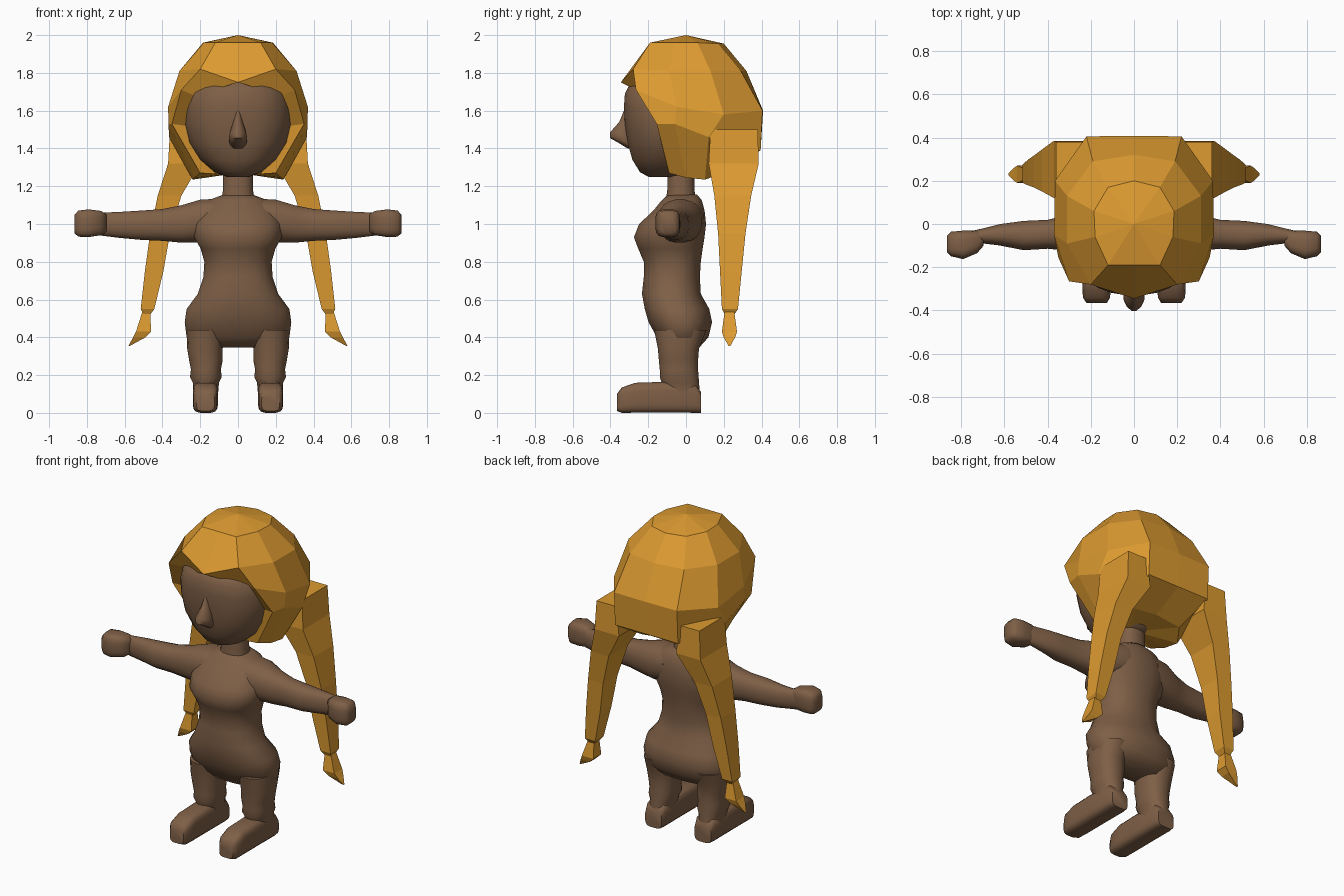
import bpy, bmesh, math


def material(name, rgb):
    m = bpy.data.materials.new(name)
    m.diffuse_color = (*rgb, 1)
    return m


SKIN = material("brown skin", (0.21, 0.115, 0.062))
HAIR = material("golden hair", (0.72, 0.325, 0.03))


def finish(name, bm, mat, mirror, smooth):
    bmesh.ops.recalc_face_normals(bm, faces=bm.faces)
    me = bpy.data.meshes.new(name)
    bm.to_mesh(me)
    bm.free()
    me.materials.append(mat)
    ob = bpy.data.objects.new(name, me)
    bpy.context.collection.objects.link(ob)
    if mirror:
        mod = ob.modifiers.new("mirror", "MIRROR")
        mod.use_clip = True
    if smooth:
        bpy.ops.object.select_all(action="DESELECT")
        ob.select_set(True)
        bpy.context.view_layer.objects.active = ob
        bpy.ops.object.shade_smooth_by_angle(angle=math.radians(50))
    return ob


def loft(name, axis, rings, mat=SKIN, sides=20, power=2.3, mirror=False, smooth=True):
    """Skin rounded sections; ring = (position on axis, a min, a max, b min, b max)."""
    bm = bmesh.new()
    loops = []
    for t, a0, a1, b0, b1 in rings:
        loop = []
        for i in range(sides):
            ang = 2 * math.pi * (i + 0.5) / sides
            c, s = math.cos(ang), math.sin(ang)
            a = (a0 + a1) / 2 + (a1 - a0) / 2 * math.copysign(abs(c) ** (2 / power), c)
            b = (b0 + b1) / 2 + (b1 - b0) / 2 * math.copysign(abs(s) ** (2 / power), s)
            co = {"x": (t, a, b), "y": (a, t, b), "z": (a, b, t)}[axis]
            loop.append(bm.verts.new(co))
        loops.append(loop)
    for lo, hi in zip(loops, loops[1:]):
        for i in range(sides):
            j = (i + 1) % sides
            bm.faces.new((lo[i], lo[j], hi[j], hi[i]))
    bm.faces.new(loops[0])
    bm.faces.new(loops[-1])
    return finish(name, bm, mat, mirror, smooth)


def sym(rows):
    """Rows (z, half width, y front, y back) to symmetric rings."""
    return [(z, -w, w, f, b) for z, w, f, b in rows]


# Torso with chest, waist and hips
loft("torso", "z", sym([
    (0.345, 0.20, -0.10, 0.07), (0.40, 0.275, -0.155, 0.12), (0.48, 0.285, -0.20, 0.14),
    (0.55, 0.275, -0.22, 0.125), (0.63, 0.215, -0.235, 0.08), (0.72, 0.185, -0.225, 0.075),
    (0.80, 0.18, -0.225, 0.08), (0.87, 0.20, -0.255, 0.09), (0.93, 0.235, -0.278, 0.10),
    (1.00, 0.235, -0.25, 0.108), (1.07, 0.21, -0.175, 0.10), (1.125, 0.16, -0.13, 0.085),
    (1.155, 0.08, -0.10, 0.06)]))

# Neck, head and nose
loft("neck", "z", sym([(1.10, 0.095, -0.11, 0.06), (1.18, 0.08, -0.10, 0.045),
                       (1.30, 0.08, -0.10, 0.045)]))
loft("head", "z", sym([
    (1.25, 0.06, -0.20, 0.02), (1.275, 0.125, -0.245, 0.08), (1.34, 0.20, -0.285, 0.12),
    (1.43, 0.26, -0.31, 0.15), (1.53, 0.285, -0.325, 0.18), (1.62, 0.285, -0.33, 0.18),
    (1.69, 0.265, -0.325, 0.16), (1.73, 0.23, -0.305, 0.13), (1.77, 0.15, -0.25, 0.10)]),
    sides=28)
loft("nose", "z", sym([(1.60, 0.012, -0.33, -0.28), (1.54, 0.026, -0.355, -0.28),
                       (1.485, 0.045, -0.405, -0.27), (1.455, 0.05, -0.405, -0.27),
                       (1.43, 0.048, -0.36, -0.27), (1.40, 0.03, -0.31, -0.26)]),
     sides=12, power=1.7)

# Arms and blocky fists
loft("arm", "x", [
    (0.10, -0.15, 0.095, 0.92, 1.135), (0.20, -0.15, 0.085, 0.90, 1.13),
    (0.30, -0.125, 0.045, 0.90, 1.10), (0.40, -0.115, 0.02, 0.91, 1.08),
    (0.51, -0.122, 0.015, 0.915, 1.072), (0.62, -0.10, 0.0, 0.925, 1.065),
    (0.74, -0.085, -0.03, 0.94, 1.06)], mirror=True)
loft("hand", "x", [
    (0.695, -0.10, -0.04, 0.96, 1.05), (0.725, -0.135, -0.03, 0.94, 1.07),
    (0.79, -0.163, -0.03, 0.93, 1.078), (0.845, -0.15, -0.035, 0.932, 1.072),
    (0.865, -0.13, -0.055, 0.95, 1.05)], power=3.5, sides=16, mirror=True)

# Legs and feet
loft("leg", "z", [
    (0.10, 0.105, 0.24, -0.11, 0.075), (0.16, 0.10, 0.24, -0.13, 0.07),
    (0.19, 0.085, 0.255, -0.14, 0.068), (0.23, 0.09, 0.25, -0.14, 0.065),
    (0.28, 0.08, 0.26, -0.145, 0.065), (0.34, 0.08, 0.27, -0.15, 0.07),
    (0.44, 0.07, 0.27, -0.17, 0.11)], mirror=True)
loft("foot", "y", [
    (0.08, 0.115, 0.23, 0.0, 0.11), (0.05, 0.105, 0.24, 0.0, 0.15),
    (-0.12, 0.105, 0.24, 0.0, 0.165), (-0.27, 0.105, 0.24, 0.0, 0.16),
    (-0.34, 0.11, 0.237, 0.0, 0.135), (-0.366, 0.125, 0.22, 0.01, 0.10)],
    power=4, sides=16, mirror=True)

# Faceted hair cap: half rings from back centre to the face opening
bm = bmesh.new()
RINGS = [
    [(0, .20, 1.955), (.12, .17, 1.955), (.185, .06, 1.96), (.18, -.06, 1.96),
     (.12, -.19, 1.96), (0, -.19, 1.96)],
    [(0, .32, 1.81), (.19, .29, 1.81), (.31, .13, 1.81), (.31, -.09, 1.81),
     (.20, -.28, 1.82), (0, -.345, 1.75)],
    [(0, .408, 1.60), (.22, .405, 1.60), (.365, .20, 1.58), (.37, -.05, 1.62),
     (.30, -.265, 1.71), (.23, -.21, 1.68)],
    [(0, .395, 1.39), (.22, .395, 1.39), (.365, .12, 1.46), (.368, -.06, 1.53),
     (.35, -.155, 1.53), (.275, -.13, 1.52)],
    [(0, .20, 1.29), (.17, .20, 1.27), (.24, .10, 1.235), (.23, 0, 1.245),
     (.20, -.09, 1.27), (.12, -.09, 1.265)],
]
rings = [[bm.verts.new(co) for co in ring] for ring in RINGS]
for up, low in zip(rings, rings[1:]):
    for i in range(5):
        bm.faces.new((up[i], up[i + 1], low[i + 1], low[i]))
for ring, pole in ((rings[0], (0, 0, 2.0)), (rings[-1], (0, 0.0, 1.27))):
    tip = bm.verts.new(pole)
    for i in range(5):
        bm.faces.new((ring[i], ring[i + 1], tip))
finish("hair_cap", bm, HAIR, True, False)


# Pigtails: four-sided tapering tails, then a flared tuft
def tail(name, rows):
    bm = bmesh.new()
    prev = None
    for z, x0, x1, y0, y1 in rows:
        cur = [bm.verts.new(p) for p in ((x0, y0, z), (x1, y0, z), (x1, y1, z), (x0, y1, z))]
        if prev:
            for i in range(4):
                j = (i + 1) % 4
                bm.faces.new((prev[i], prev[j], cur[j], cur[i]))
        else:
            bm.faces.new(cur)
        prev = cur
    bm.faces.new(prev)
    finish(name, bm, HAIR, True, False)


tail("pigtail", [
    (1.50, 0.22, 0.36, 0.13, 0.38), (1.32, 0.20, 0.37, 0.12, 0.385),
    (1.15, 0.30, 0.425, 0.15, 0.345), (0.95, 0.36, 0.465, 0.17, 0.315),
    (0.75, 0.395, 0.493, 0.18, 0.295), (0.55, 0.443, 0.515, 0.19, 0.275),
    (0.52, 0.465, 0.50, 0.205, 0.255)])
tail("pigtail_tuft", [
    (0.54, 0.465, 0.505, 0.205, 0.255), (0.43, 0.46, 0.54, 0.19, 0.27),
    (0.40, 0.49, 0.555, 0.20, 0.26), (0.355, 0.572, 0.58, 0.225, 0.235)])
